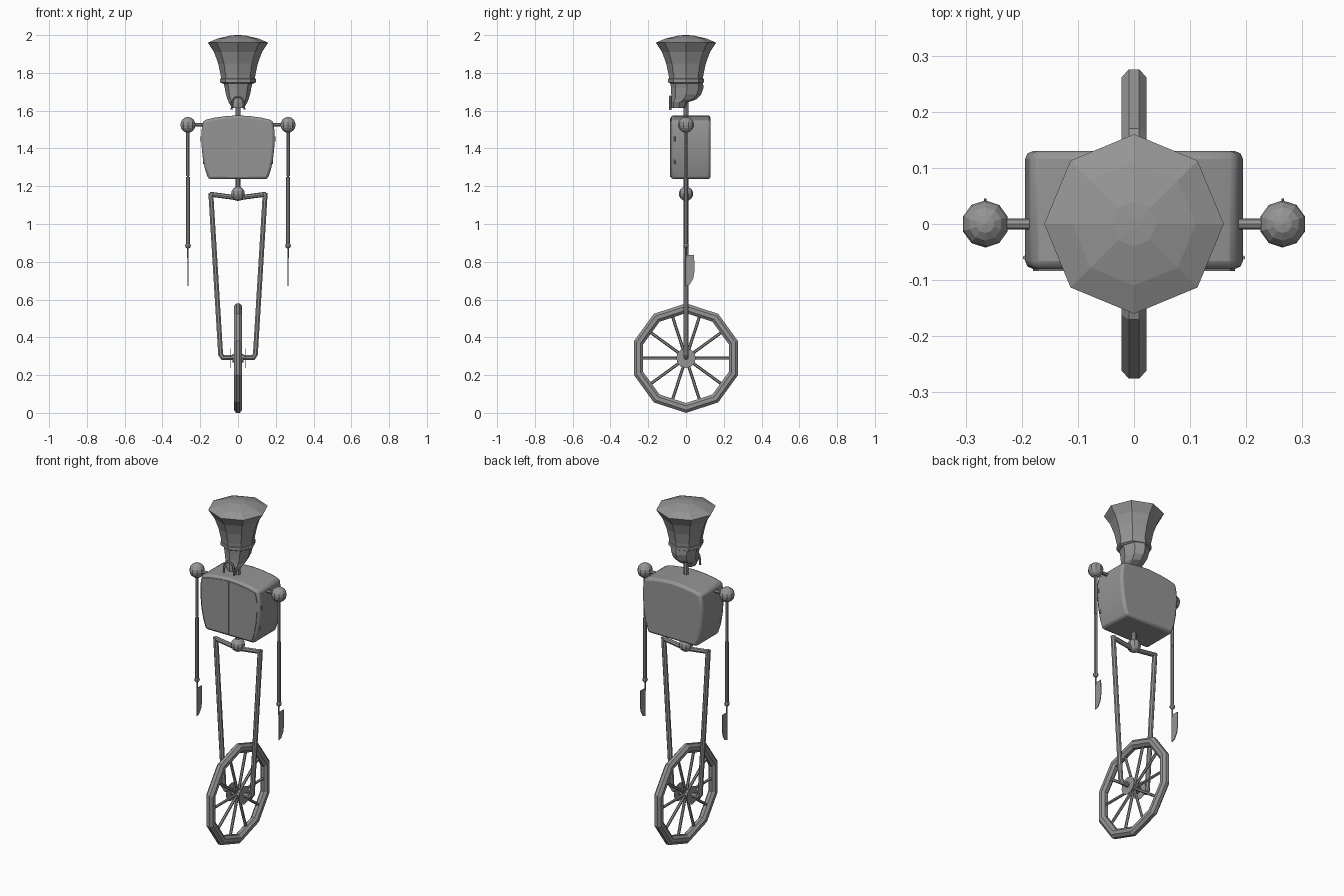
import bpy, bmesh, math
from mathutils import Vector

cube = bpy.data.objects.get("Cube")
if cube:
    bpy.data.objects.remove(cube, do_unlink=True)

gray = bpy.data.materials.new("plain_gray")
gray.use_nodes = True
TONE = (0.3, 0.3, 0.3, 1)
gray.diffuse_color = TONE
gray.node_tree.nodes["Principled BSDF"].inputs["Base Color"].default_value = TONE


def finish(name, bm):
    bmesh.ops.recalc_face_normals(bm, faces=bm.faces)
    mesh = bpy.data.meshes.new(name)
    bm.to_mesh(mesh)
    bm.free()
    mesh.materials.append(gray)
    ob = bpy.data.objects.new(name, mesh)
    bpy.context.collection.objects.link(ob)
    return ob


def loft(name, rings, closed=False):
    """Skin a list of equal-length point rings."""
    bm = bmesh.new()
    rows = [[bm.verts.new(p) for p in ring] for ring in rings]
    n = len(rows[0])
    pairs = list(zip(rows, rows[1:])) + ([(rows[-1], rows[0])] if closed else [])
    for a, b in pairs:
        for i in range(n):
            bm.faces.new((a[i], a[(i + 1) % n], b[(i + 1) % n], b[i]))
    if not closed:
        bm.faces.new(rows[0])
        bm.faces.new(rows[-1])
    return finish(name, bm)


def oval(z, rx, ymin, ymax, n=8):
    mid, ry = (ymin + ymax) / 2, (ymax - ymin) / 2
    return [(rx * math.cos(math.tau * i / n), mid + ry * math.sin(math.tau * i / n), z)
            for i in range(n)]


def lathe(name, profile):
    return loft(name, [oval(z, r, -r, r) for r, z in profile])


def rod(name, a, b, r, r2=None, sides=8):
    a, b = Vector(a), Vector(b)
    bm = bmesh.new()
    bmesh.ops.create_cone(bm, cap_ends=True, segments=sides, radius1=r,
                          radius2=r if r2 is None else r2, depth=(b - a).length)
    turn = (b - a).to_track_quat('Z', 'Y').to_matrix().to_4x4()
    turn.translation = (a + b) / 2
    bm.transform(turn)
    return finish(name, bm)


def ball(name, at, r, u=10, v=8):
    bm = bmesh.new()
    bmesh.ops.create_uvsphere(bm, u_segments=u, v_segments=v, radius=r)
    bmesh.ops.translate(bm, verts=bm.verts, vec=at)
    return finish(name, bm)


def tube(name, path, r, sides=8):
    """Octagonal tube along a bent path lying in an xz plane."""
    pts = [Vector(p) for p in path]
    rings = []
    for i, p in enumerate(pts):
        d0 = (p - pts[max(i - 1, 0)]).normalized()
        d1 = (pts[min(i + 1, len(pts) - 1)] - p).normalized()
        d = (d0 + d1).normalized()
        side = d.cross(Vector((0, 1, 0)))
        wide = r / max(0.5, d.dot(d1 if d1.length else d0))
        rings.append([p + side * wide * math.cos(math.tau * (k + .5) / sides)
                      + Vector((0, r * math.sin(math.tau * (k + .5) / sides), 0))
                      for k in range(sides)])
    return loft(name, rings)


def slab(name, outline, axis, lo, hi):
    """Extrude a 2D outline along x or y."""
    put = (lambda a, b, t: (t, a, b)) if axis == 'x' else (lambda a, b, t: (a, t, b))
    return loft(name, [[put(a, b, t) for a, b in outline] for t in (lo, hi)])


# Chef-style hat, band and head
lathe("hat", [(.088, 1.755), (.092, 1.79), (.105, 1.85), (.127, 1.91),
              (.16, 1.96), (.11, 1.981), (.04, 1.998), (.01, 2.0)])
lathe("hat_band", [(.085, 1.745), (.094, 1.75), (.094, 1.768), (.085, 1.772)])
loft("head", [oval(1.765, .082, -.083, .09), oval(1.72, .07, -.08, .092),
              oval(1.685, .064, -.078, .08), oval(1.66, .056, -.078, .055),
              oval(1.645, .05, -.078, .012), oval(1.615, .032, -.078, 0)])
rod("neck", (0, 0, 1.56), (0, 0, 1.66), .014)

# Drooping moustache
arch = [(.03 * math.cos(math.pi * i / 8), -.083, 1.645 + .03 * math.sin(math.pi * i / 8))
        for i in range(9)]
tube("moustache", [(.034, -.083, 1.605)] + arch + [(-.034, -.083, 1.605)], .006, 6)

# Barrel-shaped torso with rounded edges
half = [(.157, 1.237), (.176, 1.295), (.188, 1.36), (.194, 1.43), (.194, 1.49),
        (.184, 1.548), (.13, 1.562), (.065, 1.571)]
outline = half + [(0, 1.575)] + [(-x, z) for x, z in reversed(half)]
torso = slab("torso", outline, 'y', -.08, .13)
bevel = torso.modifiers.new("round_edges", 'BEVEL')
bevel.width = .014
bevel.segments = 2
bevel.limit_method = 'ANGLE'
bevel.angle_limit = math.radians(40)
bpy.context.view_layer.objects.active = torso
torso.select_set(True)
bpy.ops.object.shade_smooth_by_angle(angle=math.radians(30))
torso.select_set(False)

for s, side in ((1, "left"), (-1, "right")):
    # Front door with hinges
    door = [(.002, 1.25)] + [(x * .93, 1.405 + (z - 1.405) * .92) for x, z in half] + [(.002, 1.562)]
    slab(side + "_door", [(s * x, z) for x, z in door], 'y', -.084, -.075)
    for z, x in ((1.45, .194), (1.33, .182)):
        rod(side + "_hinge", (s * x, -.06, z - .012), (s * x, -.06, z + .012), .004, sides=6)

    # Arm
    ax = s * .265
    rod(side + "_shoulder_bar", (s * .17, 0, 1.525), (s * .24, 0, 1.525), .01)
    ball(side + "_shoulder", (ax, 0, 1.525), .042)
    rod(side + "_upper_arm", (ax, 0, 1.255), (ax, 0, 1.5), .009)
    rod(side + "_elbow", (ax, 0, 1.24), (ax, 0, 1.26), .005)
    rod(side + "_forearm", (ax, 0, .885), (ax, 0, 1.248), .01)
    ball(side + "_wrist", (ax, 0, .885), .015, 8, 6)
    rod(side + "_handle", (ax, 0, .82), (ax, 0, .88), .004)
    blade = [(-.003, .835), (.043, .835), (.045, .75), (.038, .71), (.02, .68), (-.003, .672)]
    slab(side + "_blade", blade, 'x', ax - .002, ax + .002)

    # Fork leg, sloping hip bar and hub plate
    tube(side + "_fork_leg", [(s * .144, 0, 1.165), (s * .092, 0, .31),
                              (s * .08, 0, .293), (0, 0, .293)], .014)
    rod(side + "_hip_bar", (0, 0, 1.138), (s * .15, 0, 1.158), .013)
    rod(side + "_hub_plate", (s * .039, 0, .29), (s * .042, 0, .29), .052, sides=12)

# Pelvis
ball("pelvis", (0, 0, 1.16), .038)
rod("spine", (0, 0, 1.17), (0, 0, 1.25), .013)

# Ten-sided wheel rim
rim = []
for i in range(10):
    a = math.radians(90 + 36 * i)
    ring = []
    for k in range(8):
        t = math.tau * (k + .5) / 8
        r = .264 + .028 * math.sin(t)
        ring.append((.024 * math.cos(t), r * math.cos(a), .29 + r * math.sin(a)))
    rim.append(ring)
loft("wheel_rim", rim, closed=True)

# Hub and spokes
rod("hub", (-.03, 0, .29), (.03, 0, .29), .022)
for i in range(10):
    a = math.radians(36 * i)
    c, n = math.cos(a), math.sin(a)
    rod("spoke", (0, .01 * c, .29 + .01 * n), (0, .235 * c, .29 + .235 * n), .008, sides=6)
